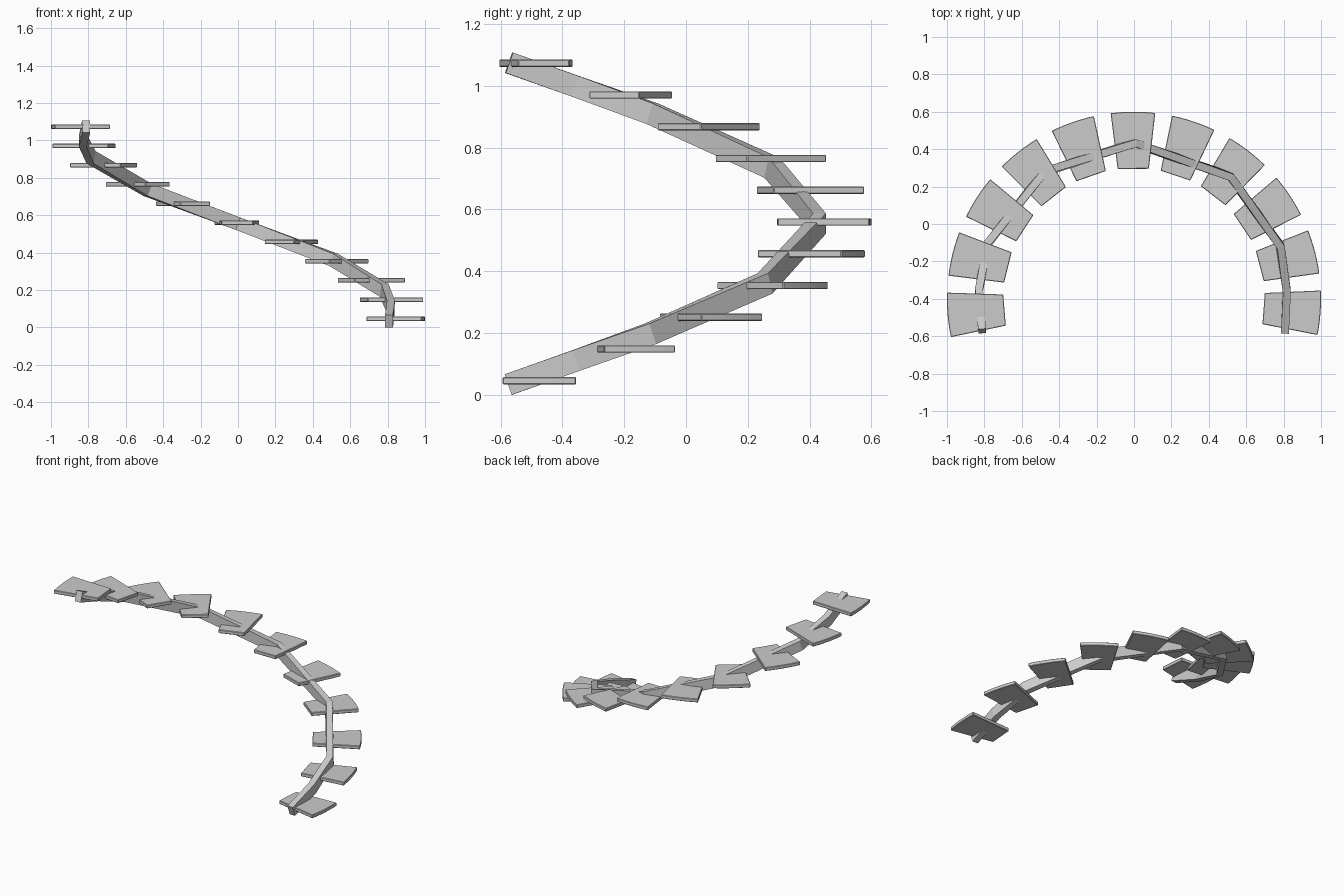
import bpy, bmesh
from math import cos, sin, radians
from mathutils import Vector

if "Cube" in bpy.data.objects:
    bpy.data.objects.remove(bpy.data.objects["Cube"])

CY = -0.4                      # centre of the stair arc in y


def polar(r, deg, z):
    a = radians(deg)
    return Vector((r * cos(a), CY + r * sin(a), z))


def make_object(name, verts, faces):
    me = bpy.data.meshes.new(name)
    bm = bmesh.new()
    vs = [bm.verts.new(v) for v in verts]
    for f in faces:
        bm.faces.new([vs[i] for i in f])
    bmesh.ops.recalc_face_normals(bm, faces=bm.faces)
    bm.to_mesh(me)
    bm.free()
    ob = bpy.data.objects.new(name, me)
    bpy.context.collection.objects.link(ob)
    return ob


# Wedge treads: curved outer edge, straight inner edge
def tread(i):
    mid, z, half, t = -4.3 + 18.925 * i, 0.046 + 0.1027 * i, 6.85, 0.012
    outline = [(1.0, mid - half + 2 * half * k / 6) for k in range(7)]
    outline += [(0.70, mid + half), (0.70, mid - half)]
    n = len(outline)
    verts = [polar(r, a, z + s) for s in (-t, t) for r, a in outline]
    faces = [list(range(n)), list(range(n, 2 * n))]
    faces += [[k, (k + 1) % n, n + (k + 1) % n, n + k] for k in range(n)]
    ob = make_object(f"tread_{i + 1:02d}", verts, faces)
    bev = ob.modifiers.new("edge", 'BEVEL')
    bev.width = 0.003
    bev.segments = 1
    bev.limit_method = 'ANGLE'


for i in range(11):
    tread(i)

# Central support beam: rectangular section swept along a faceted helix
path = [(0.826, -12.2), (0.818, 3), (0.832, 20), (0.832, 52), (0.832, 90),
        (0.832, 125.5), (0.838, 159.7), (0.83, 177), (0.83, 192)]
pts = [polar(r, a, 0.0335 + (a + 12.2) * 1.041 / 204.2) for r, a in path]
W, H = 0.021, 0.035
verts, faces = [], []
for k, p in enumerate(pts):
    d_in = (p - pts[max(k - 1, 0)]).normalized()
    d_out = (pts[min(k + 1, len(pts) - 1)] - p).normalized()
    tan = (d_in + d_out).normalized()
    side = tan.cross(Vector((0, 0, 1))).normalized()
    up = side.cross(tan)
    verts += [p + side * (W * a) + up * (H * b)
              for a, b in ((-1, -1), (1, -1), (1, 1), (-1, 1))]
    if k:
        o = 4 * k
        faces += [[o - 4 + j, o - 4 + (j + 1) % 4, o + (j + 1) % 4, o + j]
                  for j in range(4)]
last = 4 * (len(pts) - 1)
faces += [[0, 1, 2, 3], [last + j for j in range(4)]]
make_object("support_beam", verts, faces)
